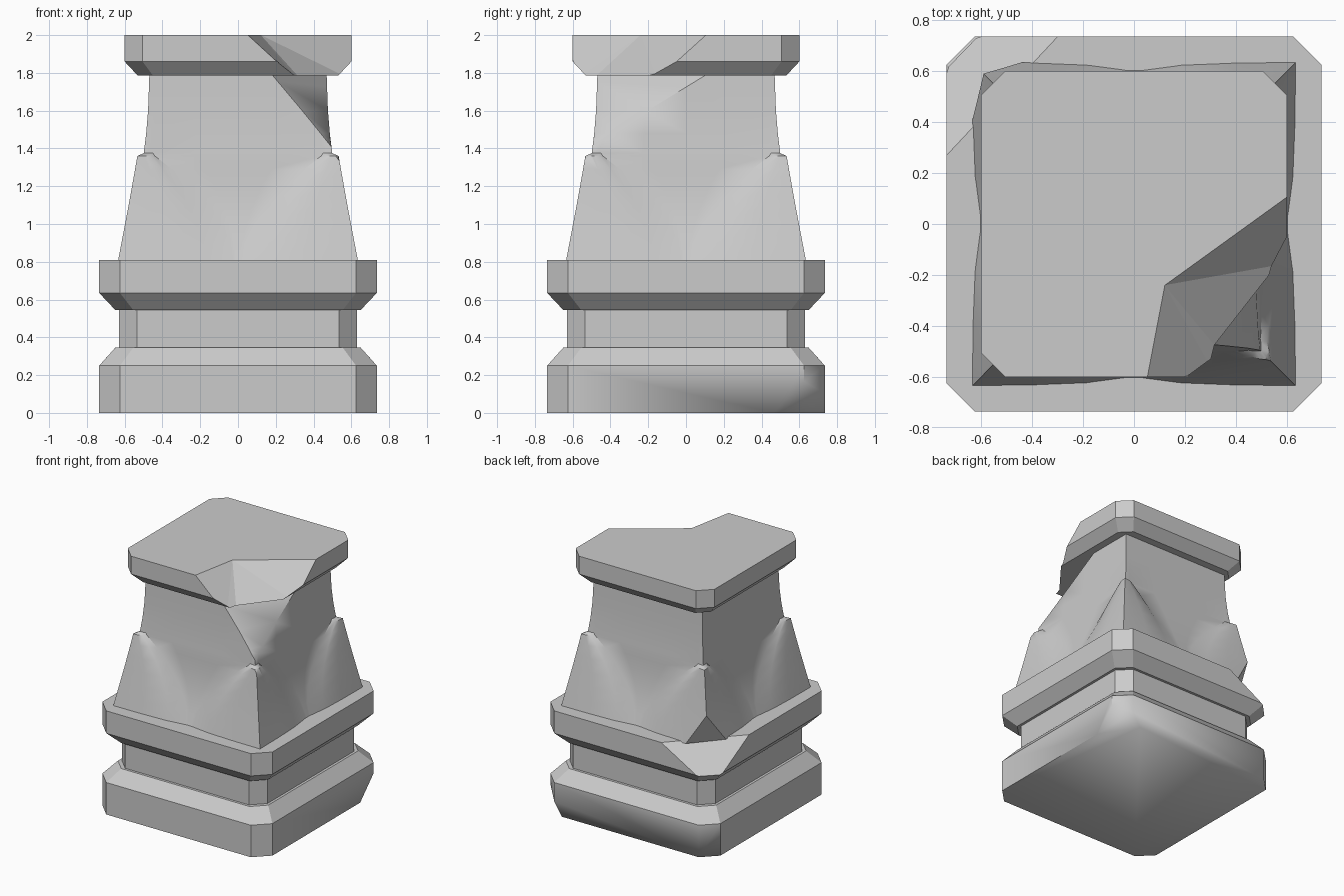
import bpy, bmesh, math
from mathutils import Vector, Matrix

if "Cube" in bpy.data.objects:
    bpy.data.objects.remove(bpy.data.objects["Cube"])

stone = bpy.data.materials.new("grey_stone")
stone.use_nodes = True
stone.diffuse_color = (0.6, 0.6, 0.6, 1)
bsdf = next(n for n in stone.node_tree.nodes if n.type == "BSDF_PRINCIPLED")
bsdf.inputs["Base Color"].default_value = stone.diffuse_color


def octagon(half, flat, z):
    """Square ring with cut corners."""
    ring = []
    for k in range(4):
        turn = Matrix.Rotation(k * math.pi / 2, 3, "Z")
        ring += [turn @ Vector((x, -half, z)) for x in (-flat, flat)]
    return ring


def chip(bm, points, corner):
    """Break off the side of a plane that holds the given corner."""
    a, b, c = map(Vector, points)
    normal = (b - a).cross(c - a).normalized()
    if normal.dot(Vector(corner) - a) < 0:
        normal.negate()
    geom = bm.verts[:] + bm.edges[:] + bm.faces[:]
    bmesh.ops.bisect_plane(bm, geom=geom, plane_co=a, plane_no=normal, clear_outer=True)
    bmesh.ops.holes_fill(bm, edges=[e for e in bm.edges if e.is_boundary])


def loft(name, rings, chips=(), sharp=25, soft=None):
    """Skin stacked rings, chip them, and smooth edges flatter than an angle."""
    bm = bmesh.new()
    rows = [[bm.verts.new(p) for p in ring] for ring in rings]
    count = len(rows[0])
    for low, high in zip(rows, rows[1:]):
        for i in range(count):
            j = (i + 1) % count
            bm.faces.new((low[i], low[j], high[j], high[i]))
    bm.faces.new(rows[0][::-1])
    bm.faces.new(rows[-1])
    for points, corner in chips:
        chip(bm, points, corner)
    bmesh.ops.recalc_face_normals(bm, faces=bm.faces[:])
    for face in bm.faces:
        face.smooth = True
    for edge in bm.edges:
        gentle = edge.calc_face_angle(math.pi) < math.radians(sharp)
        middle = (edge.verts[0].co + edge.verts[1].co) / 2
        edge.smooth = gentle or bool(soft and soft(middle))
    mesh = bpy.data.meshes.new(name)
    bm.to_mesh(mesh)
    bm.free()
    mesh.materials.append(stone)
    obj = bpy.data.objects.new(name, mesh)
    bpy.context.collection.objects.link(obj)
    return obj


# Plinth, with a worn lower back edge
loft("plinth",
     [octagon(0.735, 0.625, 0), octagon(0.735, 0.625, 0.25), octagon(0.65, 0.555, 0.345)],
     chips=[(((0.735, 0.46, 0), (0.56, 0.735, 0), (0.69, 0.69, 0.16)), (0.73, 0.73, 0))],
     soft=lambda m: m.z < 0.2 and (m.y > 0.68 or (m.x > 0.6 and m.y > 0.4)))

# Recessed waist
loft("waist", [octagon(0.63, 0.535, 0.33), octagon(0.63, 0.535, 0.56)])

# Collar, broken at the back corner
loft("collar",
     [octagon(0.65, 0.555, 0.545), octagon(0.735, 0.625, 0.635), octagon(0.735, 0.625, 0.81)],
     chips=[(((-0.735, 0.27, 0.81), (-0.3, 0.735, 0.81), (-0.68, 0.68, 0.62)), (-0.73, 0.73, 0.81))])


# Body: flared trunk with an arched foot at each corner
# Each row: height, outer half width, trunk half width, inner edge of the foot
BODY = [
    (0.80, 0.636, 0.605, 0.025), (0.90, 0.617, 0.572, 0.04), (1.00, 0.598, 0.543, 0.09),
    (1.10, 0.579, 0.522, 0.16), (1.20, 0.561, 0.508, 0.25), (1.29, 0.545, 0.501, 0.35),
    (1.36, 0.533, 0.497, 0.44), (1.375, 0.499, 0.495, 0.45), (1.48, 0.486, 0.486, 0.44),
    (1.60, 0.476, 0.476, 0.43), (1.80, 0.469, 0.469, 0.42),
]


def body_ring(z, half, trunk, edge):
    span = half - edge
    steps = [(half, 0), (edge + span * 0.6, 0.08), (edge + span * 0.25, 0.35),
             (edge, 1), (edge * 0.5, 1)]
    side = [(-x, d) for x, d in steps] + [(0, 1)] + [(x, d) for x, d in steps[:0:-1]]
    ring = []
    for k in range(4):
        turn = Matrix.Rotation(k * math.pi / 2, 3, "Z")
        ring += [turn @ Vector((x, -half + d * (half - trunk), z)) for x, d in side]
    return ring


loft("body", [body_ring(*row) for row in BODY], sharp=42, chips=[
    (((0.18, -0.47, 1.79), (0.47, 0.04, 1.75), (0.482, -0.482, 1.43)), (0.47, -0.47, 1.8)),
    (((-0.63, 0.42, 0.81), (-0.45, 0.63, 0.81), (-0.59, 0.59, 1.04)), (-0.63, 0.63, 0.8)),
])

# Cap slab
cap = loft("cap", [octagon(0.53, 0.45, 1.785), octagon(0.6, 0.505, 1.86), octagon(0.6, 0.505, 2)])

# Scoop broken out of the cap's front corner
bm = bmesh.new()
for p in [(0.04, -0.66, 2.001), (0.12, -0.24, 2.001), (0.5, -0.02, 2.001), (0.66, 0.15, 2.001),
          (0.3, -0.56, 1.78), (0.32, -0.48, 1.78), (0.5, -0.28, 1.78), (0.57, -0.16, 1.78),
          (0.8, -0.8, 1.7), (0.8, -0.8, 2.1)]:
    bm.verts.new(p)
bmesh.ops.convex_hull(bm, input=bm.verts[:])
bmesh.ops.recalc_face_normals(bm, faces=bm.faces[:])
mesh = bpy.data.meshes.new("cap_cutter")
bm.to_mesh(mesh)
bm.free()
mesh.materials.append(stone)
cutter = bpy.data.objects.new("cap_cutter", mesh)
bpy.context.collection.objects.link(cutter)
cutter.hide_render = True
cutter.hide_viewport = True
cut = cap.modifiers.new("broken_corner", "BOOLEAN")
cut.operation = "DIFFERENCE"
cut.solver = "EXACT"
cut.object = cutter
